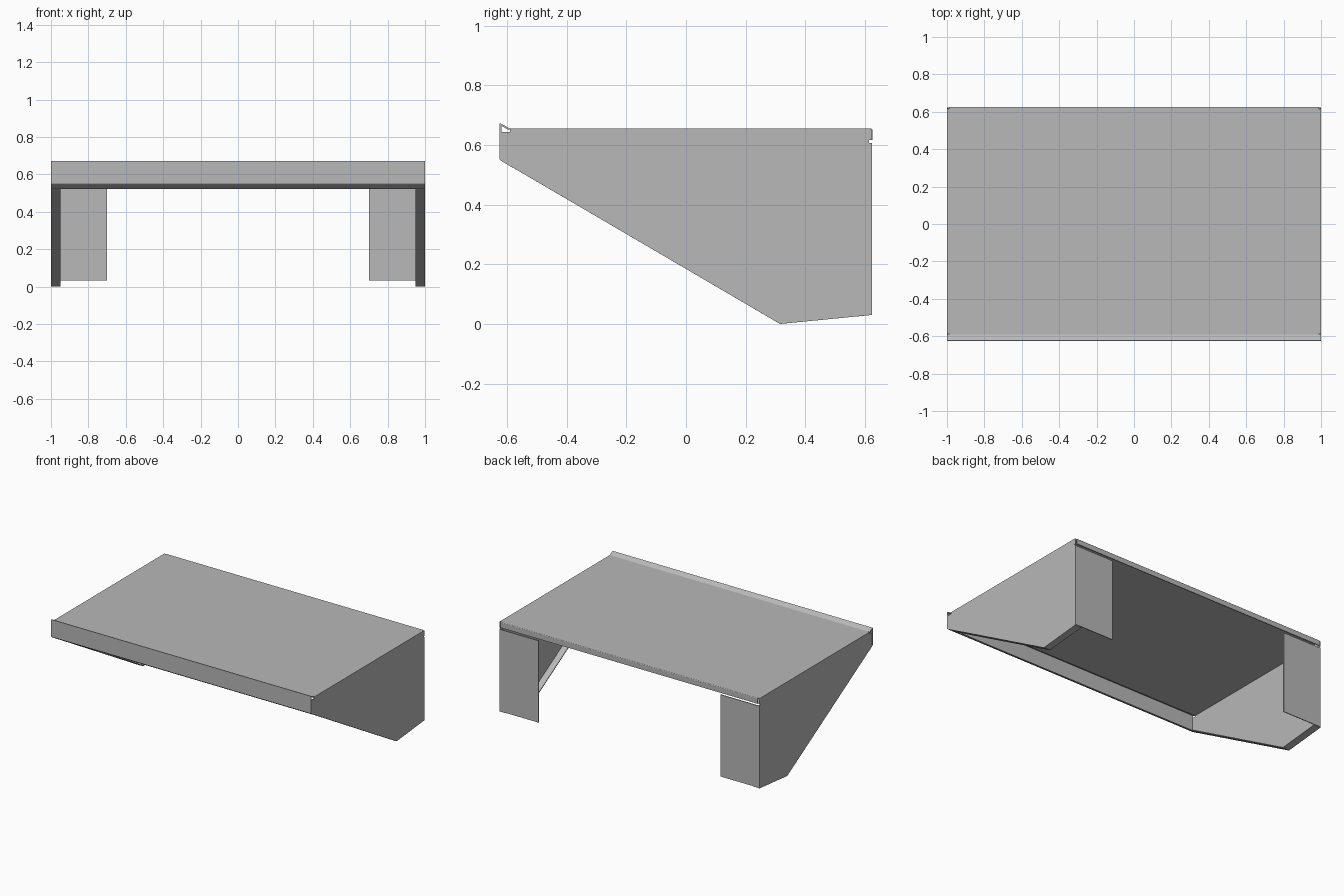
import bpy
import bmesh
from mathutils import Vector

cube = bpy.data.objects.get("Cube")
if cube:
    bpy.data.objects.remove(cube)

GREY = (0.48, 0.48, 0.48, 1)
steel = bpy.data.materials.new("grey sheet metal")
steel.use_nodes = True
steel.diffuse_color = GREY
steel.node_tree.nodes["Principled BSDF"].inputs["Base Color"].default_value = GREY


def finish_sheet(name, bm, outward):
    """Orient the flat-faced sheet outwards, round its bends and give it thickness."""
    bmesh.ops.recalc_face_normals(bm, faces=bm.faces)
    main = max(bm.faces, key=lambda f: f.calc_area())
    if main.normal.dot(Vector(outward)) < 0:
        bmesh.ops.reverse_faces(bm, faces=bm.faces)
    mesh = bpy.data.meshes.new(name)
    bm.to_mesh(mesh)
    bm.free()
    mesh.materials.append(steel)
    obj = bpy.data.objects.new(name, mesh)
    bpy.context.collection.objects.link(obj)
    bend = obj.modifiers.new("bends", 'BEVEL')
    bend.width = 0.005
    bend.segments = 3
    bend.limit_method = 'ANGLE'
    bend.angle_limit = 0.35
    gauge = obj.modifiers.new("gauge", 'SOLIDIFY')
    gauge.thickness = 0.006
    gauge.offset = -1


def folded_strip(name, path, half_width, outward):
    """Extrude a (y, z) path along x."""
    bm = bmesh.new()
    rows = [[bm.verts.new((s * half_width, y, z)) for s in (-1, 1)] for y, z in path]
    for a, b in zip(rows, rows[1:]):
        bm.faces.new((a[0], a[1], b[1], b[0]))
    finish_sheet(name, bm, outward)


# Shelf deck with its turned-down back edge
folded_strip("shelf_deck", [(0.625, 0.617), (0.625, 0.655), (-0.59, 0.655)],
             0.989, (0, 0, 1))

# Raised front lip, front flange and sloping return
folded_strip("front_lip", [(-0.59, 0.655), (-0.625, 0.674), (-0.625, 0.55), (-0.58, 0.523)],
             1.0, (0, -1, 0))

# Side bracket outline (y, z); the third value is the depth of the flange
# folded inwards along the edge that starts at that point
OUTLINE = [
    (-0.618, 0.546, 0), (-0.575, 0.521, 0.05), (0.315, 0.0, 0.05),
    (0.623, 0.03, 0.30), (0.623, 0.607, 0), (0.614, 0.607, 0),
    (0.614, 0.617, 0), (0.623, 0.617, 0), (0.623, 0.65, 0), (0.618, 0.655, 0.011),
    (-0.59, 0.655, 0), (-0.59, 0.643, 0), (-0.618, 0.643, 0),
]
RELIEF = 0.004


def side_bracket(name, side):
    bm = bmesh.new()
    loop = []
    for i, (y, z, depth) in enumerate(OUTLINE):
        start = Vector((side, y, z))
        loop.append(bm.verts.new(start))
        if not depth:
            continue
        ny, nz, _ = OUTLINE[(i + 1) % len(OUTLINE)]
        end = Vector((side, ny, nz))
        step = (end - start).normalized() * RELIEF
        inward = Vector((-side * depth, 0, 0))
        a, b = bm.verts.new(start + step), bm.verts.new(end - step)
        c, d = bm.verts.new(b.co + inward), bm.verts.new(a.co + inward)
        bm.faces.new((a, b, c, d))
        loop += [a, b]
    bm.faces.new(loop)
    finish_sheet(name, bm, (side, 0, 0))


side_bracket("left_bracket", 1)
side_bracket("right_bracket", -1)
